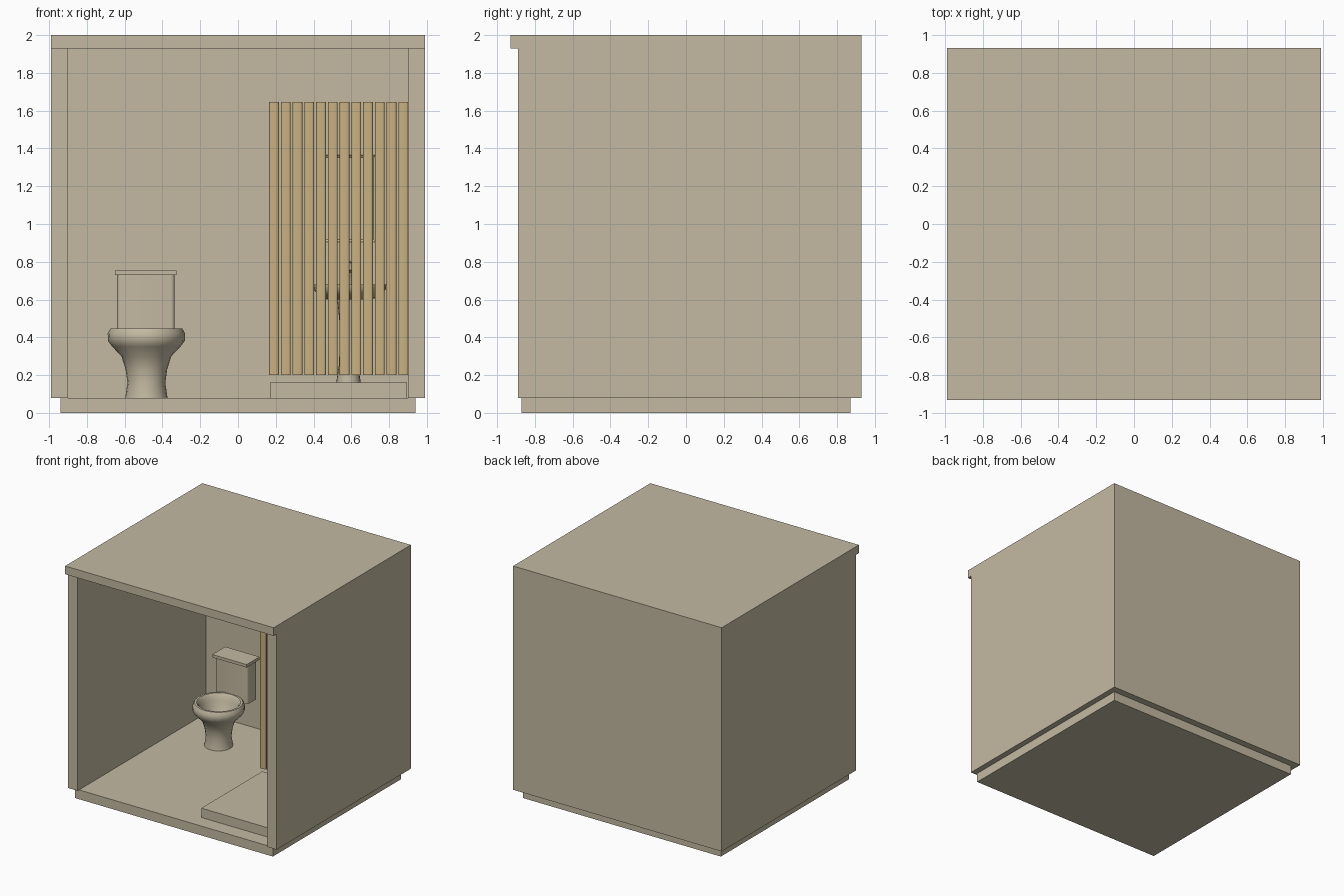
import bpy, bmesh, math
from mathutils import Vector

if "Cube" in bpy.data.objects:
    bpy.data.objects.remove(bpy.data.objects["Cube"], do_unlink=True)


def material(name, rgb):
    m = bpy.data.materials.new(name)
    m.use_nodes = True
    m.diffuse_color = (*rgb, 1)
    m.node_tree.nodes["Principled BSDF"].inputs["Base Color"].default_value = (*rgb, 1)
    return m


BEIGE = material("warm beige", (0.55, 0.49, 0.36))
WOOD = material("pale wood", (0.58, 0.44, 0.22))


def finish(name, bm, mat, smooth=False):
    bmesh.ops.recalc_face_normals(bm, faces=bm.faces)
    mesh = bpy.data.meshes.new(name)
    bm.to_mesh(mesh)
    bm.free()
    ob = bpy.data.objects.new(name, mesh)
    bpy.context.collection.objects.link(ob)
    mesh.materials.append(mat)
    bpy.ops.object.select_all(action="DESELECT")
    bpy.context.view_layer.objects.active = ob
    ob.select_set(True)
    if smooth:
        bpy.ops.object.shade_smooth_by_angle(angle=math.radians(40))
    return ob


def box(name, x, y, z, mat=BEIGE, round_edges=0):
    """Box from (min, max) ranges, optionally with rounded upright edges."""
    bm = bmesh.new()
    bmesh.ops.create_cube(bm, size=1)
    for v in bm.verts:
        v.co = Vector([r[0] + (c + 0.5) * (r[1] - r[0]) for c, r in zip(v.co, (x, y, z))])
    if round_edges:
        upright = [e for e in bm.edges
                   if abs(e.verts[0].co.z - e.verts[1].co.z) > 1e-4]
        bmesh.ops.bevel(bm, geom=upright, offset=round_edges, segments=4,
                        profile=0.5, affect="EDGES")
    return finish(name, bm, mat, bool(round_edges))


def lathe(name, x, y, profile, steps=20):
    """Revolve (radius, height) points about an upright axis."""
    bm = bmesh.new()
    verts = [bm.verts.new((x + r, y, z)) for r, z in profile]
    edges = [bm.edges.new(pair) for pair in zip(verts, verts[1:])]
    bmesh.ops.spin(bm, geom=verts + edges, cent=(x, y, 0), axis=(0, 0, 1),
                   angle=math.tau, steps=steps)
    bmesh.ops.remove_doubles(bm, verts=bm.verts, dist=1e-4)
    return finish(name, bm, BEIGE, True)


# Room shell: side outline with a roof lip, hollowed from the front
bm = bmesh.new()
outline = [(-0.89, 0.08), (0.93, 0.08), (0.93, 2), (-0.93, 2), (-0.93, 1.93), (-0.89, 1.93)]
side = bm.faces.new([bm.verts.new((-0.99, y, z)) for y, z in outline])
grown = bmesh.ops.extrude_face_region(bm, geom=[side])["geom"]
bmesh.ops.translate(bm, vec=(1.98, 0, 0),
                    verts=[g for g in grown if isinstance(g, bmesh.types.BMVert)])
shell = finish("room_shell", bm, BEIGE)
cutter = box("room_cutter", (-0.9, 0.9), (-0.95, 0.85), (0, 1.93))
cutter.hide_render = True
cut = shell.modifiers.new("hollow", "BOOLEAN")
cut.operation, cut.solver, cut.object = "DIFFERENCE", "EXACT", cutter
bpy.context.view_layer.objects.active = shell
bpy.ops.object.modifier_apply(modifier=cut.name)
bpy.data.objects.remove(cutter, do_unlink=True)

# Floor slab and shower tray
box("floor_slab", (-0.94, 0.94), (-0.87, 0.87), (0, 0.08))
box("shower_tray", (0.17, 0.895), (-0.74, 0.085), (0.08, 0.16))

# Slatted screen
for i in range(12):
    cx = 0.191 + i * 0.0622
    box(f"screen_slat_{i + 1}", (cx - 0.026, cx + 0.026), (0.055, 0.107),
        (0.2, 1.645), WOOD, 0.012)

# Toilet
lathe("toilet_bowl", -0.485, 0.43,
      [(0, 0.08), (0.112, 0.08), (0.1, 0.16), (0.11, 0.23), (0.132, 0.3),
       (0.18, 0.35), (0.203, 0.38), (0.205, 0.42), (0.19, 0.447), (0.172, 0.447),
       (0.157, 0.43), (0.15, 0.39), (0.1, 0.29), (0, 0.25)])
box("toilet_tank", (-0.64, -0.335), (0.605, 0.74), (0.4, 0.73), BEIGE, 0.02)
box("toilet_tank_lid", (-0.65, -0.325), (0.58, 0.755), (0.73, 0.755))

# Wash basin on its pedestal
lathe("basin_pedestal", 0.585, 0.66,
      [(0, 0.08), (0.065, 0.08), (0.065, 0.16), (0.05, 0.26), (0.045, 0.45),
       (0.06, 0.61), (0, 0.61)])
lathe("basin", 0.59, 0.65,
      [(0, 0.6), (0.12, 0.6), (0.17, 0.63), (0.193, 0.655), (0.195, 0.68),
       (0.17, 0.68), (0.14, 0.645), (0, 0.625)])

# Faucet
curve = bpy.data.curves.new("faucet", "CURVE")
curve.dimensions, curve.bevel_depth, curve.bevel_resolution = "3D", 0.014, 2
curve.use_fill_caps = True
path = curve.splines.new("POLY")
points = [(0.81, 0.67), (0.81, 0.77), (0.79, 0.79), (0.73, 0.78), (0.71, 0.75)]
path.points.add(len(points) - 1)
for p, (y, z) in zip(path.points, points):
    p.co = (0.59, y, z, 1)
faucet = bpy.data.objects.new("faucet", curve)
bpy.context.collection.objects.link(faucet)
curve.materials.append(BEIGE)

# Wall mirror with a recessed centre
bm = bmesh.new()
bmesh.ops.create_cube(bm, size=1)
for v in bm.verts:
    v.co = Vector((0.592 + v.co.x * 0.28, 0.835 + v.co.y * 0.03, 1.135 + v.co.z * 0.46))
front = [f for f in bm.faces if f.calc_center_median().y < 0.825]
bmesh.ops.inset_region(bm, faces=front, thickness=0.02)
bmesh.ops.translate(bm, vec=(0, 0.01, 0), verts=front[0].verts)
finish("wall_mirror", bm, BEIGE)
